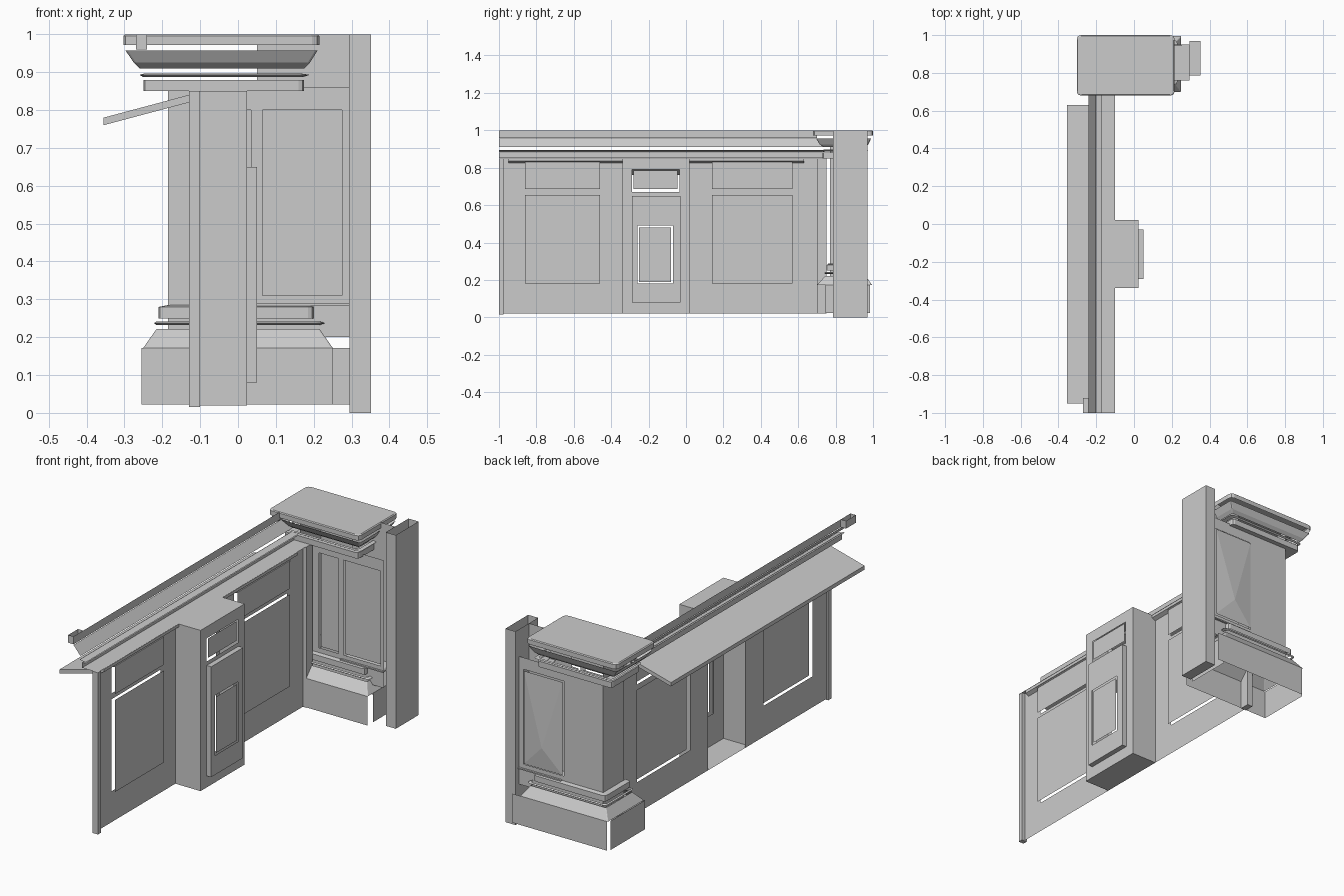
import bpy, bmesh, math

if "Cube" in bpy.data.objects:
    bpy.data.objects.remove(bpy.data.objects["Cube"])


def finish(name, bm):
    bmesh.ops.remove_doubles(bm, verts=bm.verts, dist=1e-5)
    me = bpy.data.meshes.new(name)
    bm.to_mesh(me)
    bm.free()
    ob = bpy.data.objects.new(name, me)
    bpy.context.collection.objects.link(ob)
    return ob


def place(axis, at, u, v):
    return {'x': (at, u, v), 'y': (u, at, v), 'z': (u, v, at)}[axis]


def sheet(name, axis, at, u0, u1, v0, v1, holes=()):
    """Flat board perpendicular to an axis, with rectangular openings."""
    bm = bmesh.new()
    us = sorted({u0, u1, *[k for h in holes for k in h[:2]]})
    vs = sorted({v0, v1, *[k for h in holes for k in h[2:]]})
    for a, b in zip(us, us[1:]):
        for c, d in zip(vs, vs[1:]):
            mu, mv = (a + b) / 2, (c + d) / 2
            if any(h[0] < mu < h[1] and h[2] < mv < h[3] for h in holes):
                continue
            bm.faces.new([bm.verts.new(place(axis, at, *p))
                          for p in ((a, c), (b, c), (b, d), (a, d))])
    return finish(name, bm)


def box(name, x0, x1, y0, y1, z0, z1, skip=()):
    """Box; skip lists sides to leave open, such as '+z'."""
    bm = bmesh.new()
    bmesh.ops.create_cube(bm, size=1)
    for v in bm.verts:
        v.co = (x0 if v.co.x < 0 else x1, y0 if v.co.y < 0 else y1,
                z0 if v.co.z < 0 else z1)
    bm.normal_update()
    drop = [f for f in bm.faces for s in skip
            if f.normal['xyz'.index(s[1])] * (1 if s[0] == '+' else -1) > 0.9]
    bmesh.ops.delete(bm, geom=drop, context='FACES')
    return finish(name, bm)


def rounded_loop(x0, x1, y0, y1, r, z):
    pts = []
    for cx, cy, a in ((x1 - r, y1 - r, 0), (x0 + r, y1 - r, 90),
                      (x0 + r, y0 + r, 180), (x1 - r, y0 + r, 270)):
        for k in range(3):
            t = math.radians(a + 45 * k)
            pts.append((cx + r * math.cos(t), cy + r * math.sin(t), z))
    return pts


def ring(name, levels, r=0.015, top=False, bottom=False):
    """Moulding running round the pedestal; levels are (x0, x1, y0, y1, z)."""
    bm = bmesh.new()
    loops = [[bm.verts.new(p) for p in rounded_loop(*l[:4], r, l[4])] for l in levels]
    for a, b in zip(loops, loops[1:]):
        for i in range(len(a)):
            j = (i + 1) % len(a)
            bm.faces.new((a[i], a[j], b[j], b[i]))
    if bottom:
        bm.faces.new(loops[0][::-1])
    if top:
        bm.faces.new(loops[-1])
    return finish(name, bm)


def run(name, profile, y0, y1, closed=False):
    """Profile of (x, z) points drawn along y."""
    bm = bmesh.new()
    a = [bm.verts.new((x, y0, z)) for x, z in profile]
    b = [bm.verts.new((x, y1, z)) for x, z in profile]
    n = len(a)
    for i in range(n if closed else n - 1):
        j = (i + 1) % n
        bm.faces.new((a[i], a[j], b[j], b[i]))
    if closed:
        bm.faces.new(a[::-1])
        bm.faces.new(b)
    return finish(name, bm)


# Long counter wall with panel openings and a gap behind the pilaster
bays = [(-0.86, -0.46), (0.14, 0.57)]
heights = [(0.18, 0.655), (0.685, 0.83)]
holes = [(a, b, c, d) for a, b in bays for c, d in heights]
sheet("counter_wall", 'x', -0.12, -1.0, 0.75, 0.02, 0.85,
      holes + [(-0.31, -0.01, 0.02, 0.85)])
for i, (a, b, c, d) in enumerate(holes):
    sheet(f"wall_panel_{i}", 'x', -0.102, a, b, c, d)
for i, (a, b) in enumerate(bays):
    box(f"upper_panel_lip_{i}", -0.12, -0.1, a, b, 0.825, 0.83)
box("wall_end_stile", -0.13, -0.1, -1.0, -0.975, 0.015, 0.85)
box("wall_corner_stile", -0.13, -0.1, 0.7, 0.75, 0.02, 0.85)

# Pilaster
box("pilaster_body", -0.12, 0.024, -0.34, 0.02, 0.02, 0.85, ('-x', '+x'))
sheet("pilaster_face", 'x', 0.024, -0.34, 0.02, 0.02, 0.85,
      [(-0.29, -0.035, 0.67, 0.79), (-0.26, -0.07, 0.18, 0.49)])
sheet("pilaster_upper_panel", 'x', 0.024, -0.28, -0.045, 0.685, 0.785)
box("pilaster_raised_panel_rim", 0.024, 0.05, -0.29, -0.03, 0.08, 0.65, ('-x', '+x'))
sheet("pilaster_raised_panel", 'x', 0.05, -0.29, -0.03, 0.08, 0.65,
      [(-0.26, -0.07, 0.18, 0.49)])
sheet("pilaster_inner_panel", 'x', 0.05, -0.25, -0.08, 0.19, 0.48)

# Sloping shelf
run("sloping_shelf", [(-0.10, 0.85), (-0.13, 0.84), (-0.355, 0.78),
                      (-0.355, 0.76), (-0.13, 0.82), (-0.10, 0.835)],
    -0.95, 0.63, True)

# Top rail
run("rail_fascia", [(-0.24, 1.0), (-0.24, 0.96)], -1.0, 0.7)
run("rail_crown", [(-0.24, 0.957), (-0.20, 0.91)], -1.0, 0.74)
run("rail_bead", [(-0.20, 0.895), (-0.205, 0.89), (-0.17, 0.885)], -1.0, 0.74)
run("rail_lower_band", [(-0.17, 0.88), (-0.19, 0.88), (-0.19, 0.852), (-0.10, 0.852)],
    -1.0, 0.74)
box("rail_end_return", -0.27, -0.24, -1.0, -0.92, 0.96, 1.0, ('+z',))

# Pedestal shaft
sheet("shaft_front", 'y', 0.77, -0.185, 0.295, 0.2, 0.86,
      [(-0.075, 0.035, 0.31, 0.8), (0.065, 0.275, 0.31, 0.8)])
sheet("shaft_front_narrow_panel", 'y', 0.785, -0.075, 0.035, 0.31, 0.8)
sheet("shaft_front_wide_panel", 'y', 0.785, 0.065, 0.275, 0.31, 0.8)
sheet("shaft_side", 'x', -0.185, 0.77, 0.94, 0.2, 0.95)
sheet("shaft_back", 'y', 0.94, -0.185, 0.295, 0.2, 0.86,
      [(0.04, 0.27, 0.31, 0.8)])
sheet("shaft_upper_web", 'y', 0.86, 0.05, 0.295, 0.28, 1.0)

# Raised pyramid panel on the back of the shaft
bm = bmesh.new()
rim = [bm.verts.new(p) for p in ((0.045, 0.945, 0.315), (0.265, 0.945, 0.315),
                                 (0.265, 0.945, 0.795), (0.045, 0.945, 0.795))]
tip = bm.verts.new((0.155, 0.957, 0.43))
for i in range(4):
    bm.faces.new((rim[(i + 1) % 4], rim[i], tip))
finish("shaft_back_pyramid_panel", bm)

# Pedestal base: plinth boards with open corners, then mouldings
sheet("plinth_front", 'y', 0.70, -0.255, 0.25, 0.022, 0.172)
sheet("plinth_back", 'y', 0.995, -0.245, 0.295, 0.022, 0.172)
sheet("plinth_left", 'x', -0.255, 0.70, 0.98, 0.022, 0.172)
sheet("plinth_right", 'x', 0.25, 0.745, 0.985, 0.022, 0.172)
ring("plinth_slope", [(-0.25, 0.25, 0.70, 0.995, 0.172),
                      (-0.215, 0.215, 0.745, 0.96, 0.222)], 0.004)
ring("base_bead", [(-0.215, 0.215, 0.745, 0.965, 0.232), (-0.222, 0.23, 0.738, 0.972, 0.237),
                   (-0.215, 0.215, 0.745, 0.965, 0.242)])
ring("base_band", [(-0.21, 0.2, 0.75, 0.96, 0.25), (-0.21, 0.2, 0.75, 0.96, 0.28),
                   (-0.185, 0.185, 0.77, 0.94, 0.285)])
box("base_ledge", 0.05, 0.295, 0.76, 0.95, 0.283, 0.289)

# Pedestal cap
ring("cap_band", [(-0.185, 0.14, 0.77, 0.94, 0.85), (-0.25, 0.175, 0.73, 0.965, 0.85),
                  (-0.25, 0.175, 0.73, 0.965, 0.88), (-0.2, 0.14, 0.76, 0.94, 0.88)])
ring("cap_bead", [(-0.25, 0.17, 0.735, 0.965, 0.887), (-0.26, 0.19, 0.725, 0.975, 0.893),
                  (-0.25, 0.17, 0.735, 0.965, 0.896)])
ring("cap_crown", [(-0.26, 0.175, 0.735, 0.96, 0.91), (-0.275, 0.19, 0.715, 0.975, 0.925),
                   (-0.297, 0.21, 0.695, 0.99, 0.957)], 0.006)
ring("cap_slab", [(-0.303, 0.215, 0.68, 1.0, 0.972), (-0.303, 0.215, 0.68, 1.0, 0.996),
                  (-0.298, 0.21, 0.685, 0.995, 1.0)], 0.02, top=True)

# Hollow end post, open at the top
box("end_post", 0.295, 0.352, 0.785, 0.97, 0.0, 1.0, ('+z',))
